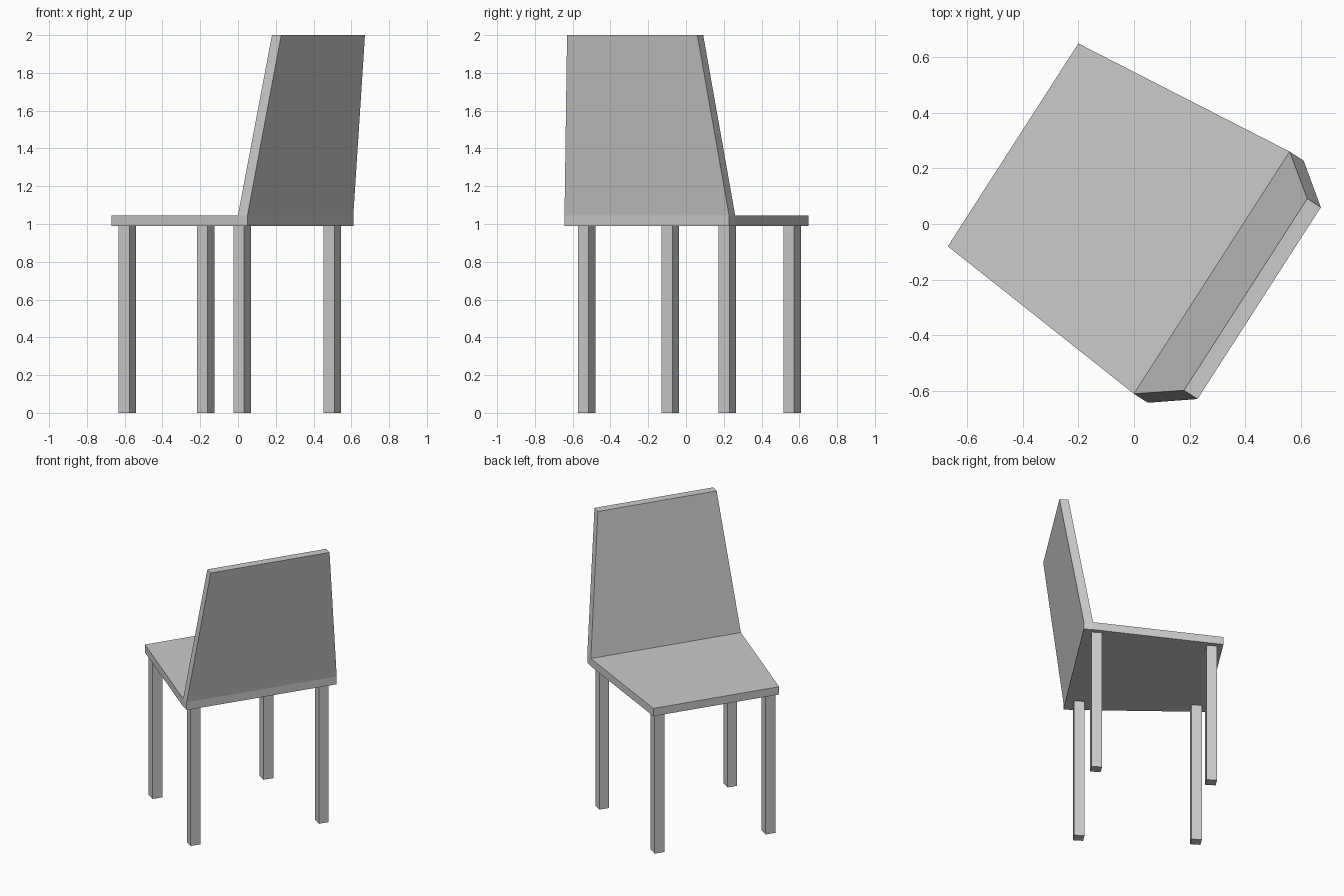
import bpy, bmesh, math
from mathutils import Matrix

if "Cube" in bpy.data.objects:
    bpy.data.objects.remove(bpy.data.objects["Cube"])

TURN = Matrix.Rotation(math.radians(-32.75), 4, 'Z')  # chair is turned on the floor
MID = 0.004                                           # chair's symmetry line (local y)


def finish(name, bm):
    bmesh.ops.recalc_face_normals(bm, faces=bm.faces)
    mesh = bpy.data.meshes.new(name)
    bm.to_mesh(mesh)
    bm.free()
    obj = bpy.data.objects.new(name, mesh)
    obj.matrix_world = TURN
    bpy.context.collection.objects.link(obj)


# Seat and backrest: L-shaped side profile (depth, height, half width)
profile = [(-0.52, 0.99, 0.434), (0.33, 0.99, 0.518), (0.39, 0.99, 0.518),
           (0.39, 1.045, 0.518), (0.533, 2.0, 0.41), (0.475, 2.0, 0.41),
           (0.33, 1.045, 0.518), (-0.52, 1.045, 0.434)]
bm = bmesh.new()
sides = [[bm.verts.new((x, MID + s * w, z)) for x, z, w in profile] for s in (-1, 1)]
for side in sides:
    for quad in ((0, 1, 6, 7), (1, 2, 3, 6), (3, 4, 5, 6)):
        bm.faces.new([side[i] for i in quad])
n = len(profile)
for i in range(n):
    j = (i + 1) % n
    bm.faces.new((sides[0][i], sides[0][j], sides[1][j], sides[1][i]))
finish("seat_and_backrest", bm)

# Four square legs
legs = {"front_leg_left": (-0.448, -0.386), "front_leg_right": (-0.448, 0.380),
        "back_leg_left": (0.302, -0.430), "back_leg_right": (0.302, 0.455)}
for name, (x, y) in legs.items():
    bm = bmesh.new()
    place = Matrix.Translation((x, y, 0.495)) @ Matrix.Diagonal((0.067, 0.067, 0.99, 1))
    bmesh.ops.create_cube(bm, size=1, matrix=place)
    finish(name, bm)
